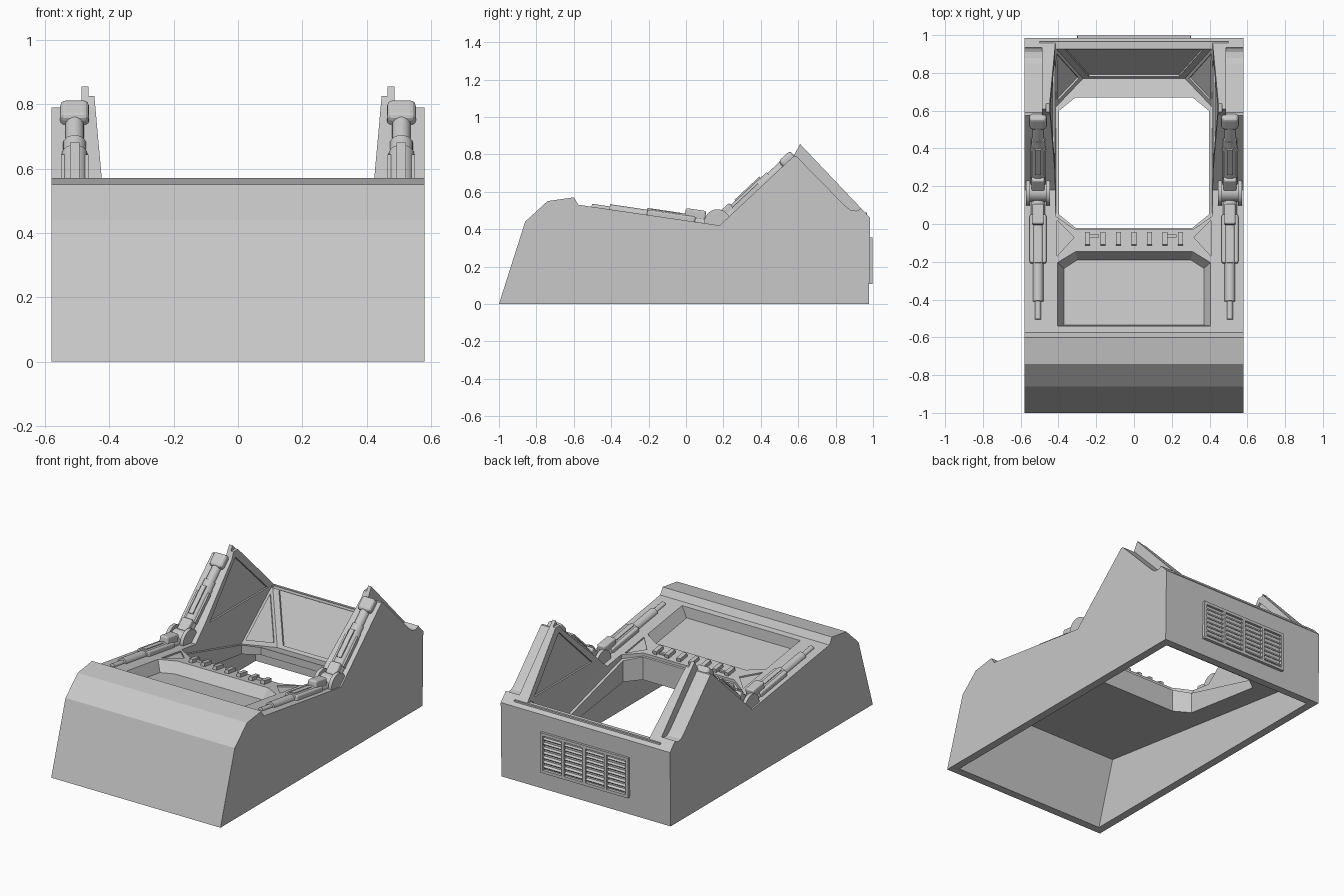
import bpy, bmesh
from math import radians
from mathutils import Vector, Matrix

cube = bpy.data.objects.get("Cube")
if cube:
    bpy.data.objects.remove(cube, do_unlink=True)

GREY = (0.58, 0.58, 0.58, 1)
mat = bpy.data.materials.new("hull grey")
mat.use_nodes = True
mat.diffuse_color = GREY
mat.node_tree.nodes["Principled BSDF"].inputs["Base Color"].default_value = GREY


def finish(name, bm):
    bmesh.ops.recalc_face_normals(bm, faces=bm.faces)
    me = bpy.data.meshes.new(name)
    bm.to_mesh(me)
    bm.free()
    me.materials.append(mat)
    ob = bpy.data.objects.new(name, me)
    bpy.context.collection.objects.link(ob)
    return ob


def prism(name, profile, x0, x1):
    """Side profile of (y, z) points, extruded along x."""
    bm = bmesh.new()
    face = bm.faces.new([bm.verts.new((x0, y, z)) for y, z in profile])
    ext = bmesh.ops.extrude_face_region(bm, geom=[face])["geom"]
    verts = [v for v in ext if isinstance(v, bmesh.types.BMVert)]
    bmesh.ops.translate(bm, verts=verts, vec=(x1 - x0, 0, 0))
    return finish(name, bm)


def hull(name, pts, mirror=True):
    """Convex solid around points, mirrored across x."""
    bm = bmesh.new()
    for x, y, z in pts:
        for s in ((1, -1) if mirror else (1,)):
            bm.verts.new((s * x, y, z))
    bmesh.ops.convex_hull(bm, input=bm.verts[:])
    loose = [v for v in bm.verts if not v.link_faces]
    bmesh.ops.delete(bm, geom=loose, context="VERTS")
    bmesh.ops.dissolve_limit(bm, angle_limit=radians(0.5), verts=bm.verts[:], edges=bm.edges[:])
    return finish(name, bm)


def cut(target, tool):
    mod = target.modifiers.new("cut", "BOOLEAN")
    mod.operation, mod.solver, mod.object = "DIFFERENCE", "EXACT", tool
    bpy.context.view_layer.objects.active = target
    bpy.ops.object.modifier_apply(modifier=mod.name)
    bpy.data.objects.remove(tool, do_unlink=True)


def inset_panel(target, pts, shrink=0.85, depth=0.012):
    """Sink a smaller copy of a flat polygon into the surface."""
    pts = [Vector(p) for p in pts]
    mid = sum(pts, Vector()) / len(pts)
    pts = [mid + (p - mid) * shrink for p in pts]
    n = (pts[1] - pts[0]).cross(pts[2] - pts[0]).normalized() * depth
    cut(target, hull("panel_cutter", [p + k * n for p in pts for k in (1, -1)], False))


def box(name, centre, size, tilt=0, bevel=0):
    bm = bmesh.new()
    bmesh.ops.create_cube(bm, size=1, matrix=Matrix.Translation(centre)
                          @ Matrix.Rotation(tilt, 4, "X") @ Matrix.Diagonal((*size, 1)))
    if bevel:
        bmesh.ops.bevel(bm, geom=bm.edges[:], offset=bevel, segments=3, profile=0.5, affect="EDGES")
    return finish(name, bm)


def rod(name, a, b, r, sides=20):
    a, b = Vector(a), Vector(b)
    bm = bmesh.new()
    turn = (b - a).to_track_quat("Z", "Y").to_matrix().to_4x4()
    bmesh.ops.create_cone(bm, cap_ends=True, segments=sides, radius1=r, radius2=r,
                          depth=(b - a).length, matrix=Matrix.Translation((a + b) / 2) @ turn)
    ob = finish(name, bm)
    bpy.ops.object.select_all(action="DESELECT")
    ob.select_set(True)
    bpy.context.view_layer.objects.active = ob
    bpy.ops.object.shade_smooth_by_angle(angle=radians(35))
    return ob


def deck(y):
    return 0.53 - 0.148 * (y + 0.575)


def flange(y):
    return 0.43 - 0.275 * (y + 0.02)


def slope(y):
    return 0.42 + 0.937 * (y - 0.18)


def fin_x(z):
    return 0.416 + 0.09 * (z - 0.485)


# Main shell, hollow underneath with a sloping ceiling
body = prism("hull_body", [(-1, 0), (-.86, .44), (-.74, .55), (-.6, .57), (-.575, .53), (.18, .42),
                           (.575, .79), (.61, .855), (.985, .46), (.978, 0)], -.58, .58)
cut(body, prism("cavity", [(-.98, -.1), (-.825, .4), (.77, .18), (.93, .16), (.93, -.1)], -.53, .53))

# Gap between the fins, well, octagonal opening and tray
well_low = [(.31, -.03), (.413, .04), (.413, .62), (.27, .77)]
well_top = [(.31, -.03, .5), (.413, .04, .5), (.418, .1, .5), (.418, .935, .5)]
cut(body, hull("fin_gap", [(fin_x(z), y, z) for z in (.485, .9) for y in (.1, 1.2)]))
cut(body, hull("well", [(x, y, flange(y)) for x, y in well_low] + well_top))
cut(body, hull("opening", [(x, y, z) for x, y in ((.31, -.02), (.396, .05), (.396, .6), (.31, .67))
                           for z in (-.1, .7)]))
cut(body, hull("tray", [(x, y, deck(y) + .01) for x, y in ((.41, -.54), (.41, -.2), (.31, -.14))]
               + [(x, y, deck(y) - .065) for x, y in ((.37, -.535), (.37, -.235), (.3, -.19))]))

# Sunken panels on the rear wall, corners, fins and deck
foot = (.27, .77, flange(.77))
inset_panel(body, [(-.418, .935, .5), (.418, .935, .5), foot, (-foot[0], *foot[1:])], .88)
for s in (1, -1):
    inset_panel(body, [(s * x, y, z) for x, y, z in ((.418, .935, .5), foot, (.413, .62, flange(.62)))], .78)
    inset_panel(body, [(s * fin_x(z), y, z) for y, z in ((.29, .49), (.92, .49), (.61, .81))], .9)
    inset_panel(body, [(s * x, y, deck(y)) for x, y in ((.31, -.07), (.41, -.18), (.41, .03))], .9, .008)
    # Channel down the back of each fin, and the lower inner step at its peak
    cut(body, prism("channel", [(.54, .79), (.59, .79), (.85, .525), (.88, .502), (.91, .498),
                                (.93, .506), (.97, .56), (.62, .95), (.54, .95)], s * .487, s * .62))
    cut(body, box("peak_step", (s * .43, .6, .875), (.07, .2, .1)))

# Pegs on the crossbar
for i in range(7):
    box("crossbar_peg", ((i - 3) * .082, -.078, deck(-.078) + .008), (.026, .068, .03), -.147)
for x in (-.21, .2):
    box("crossbar_clip", (x, -.065, deck(-.065) + .004), (.05, .014, .02), -.147)

# Strip along the rear ledge
box("rear_strip", (0, .96, .484), (1.0, .014, .01))

# Struts along both sides, hinged at the foot of the fins
TILT = 0.753
for s in (1, -1):
    cx = s * .508
    for name, y0, y1, r in (("front_pin", -.505, -.4, .016), ("front_rod", -.41, -.2, .028),
                            ("front_barrel", -.21, .12, .037)):
        rod(name, (cx, y0, deck(y0)), (cx, y1, deck(y1)), r)
    for name, y0, y1, r in (("rear_barrel", .2, .42, .04), ("rear_collar", .41, .455, .036),
                            ("rear_rod", .44, .55, .029)):
        rod(name, (cx, y0, slope(y0)), (cx, y1, slope(y1)), r)
    box("front_sleeve", (cx, -.08, deck(-.08) + .006), (.088, .26, .046), -.147, .01)
    box("front_slot_cover", (cx, -.11, deck(-.11) + .032), (.03, .17, .012), -.147)
    box("rear_slot_cover", (cx, .33, slope(.33) + .054), (.03, .18, .012), TILT)
    for dx in (-.036, .036):
        box("rear_rail", (cx + dx, .33, slope(.33) + .002), (.014, .19, .045), TILT)
        # Hinge knuckles either side of the strut
        rod("hinge_cheek", (cx + dx * 1.15, .168, .436), (cx + dx * 1.75, .168, .436), .07, 28)
    box("strut_cap", (cx, .548, slope(.548)), (.09, .085, .07), TILT, .018)
    rod("hinge_pin", (cx - .06, .168, .436), (cx + .06, .168, .436), .05, 24)
    box("hinge_block", (cx, .225, .488), (.07, .08, .07), TILT, .01)
    box("hinge_lug", (cx, .05, deck(.05) + .04), (.06, .11, .055), -.147, .01)

# Vent at the back: frame, dividers and slats
z0, z1, w = .115, .345, .3
for z in (z0, z1):
    box("vent_frame_bar", (0, .985, z), (2 * w, .026, .018))
for i in range(5):
    box("vent_divider", (-w + .008 + i * (2 * w - .016) / 4, .985, (z0 + z1) / 2), (.018, .026, z1 - z0))
for i in range(7):
    box("vent_slat", (0, .983, z0 + (i + 1) * (z1 - z0) / 8), (2 * w - .02, .022, .008), radians(-30))
